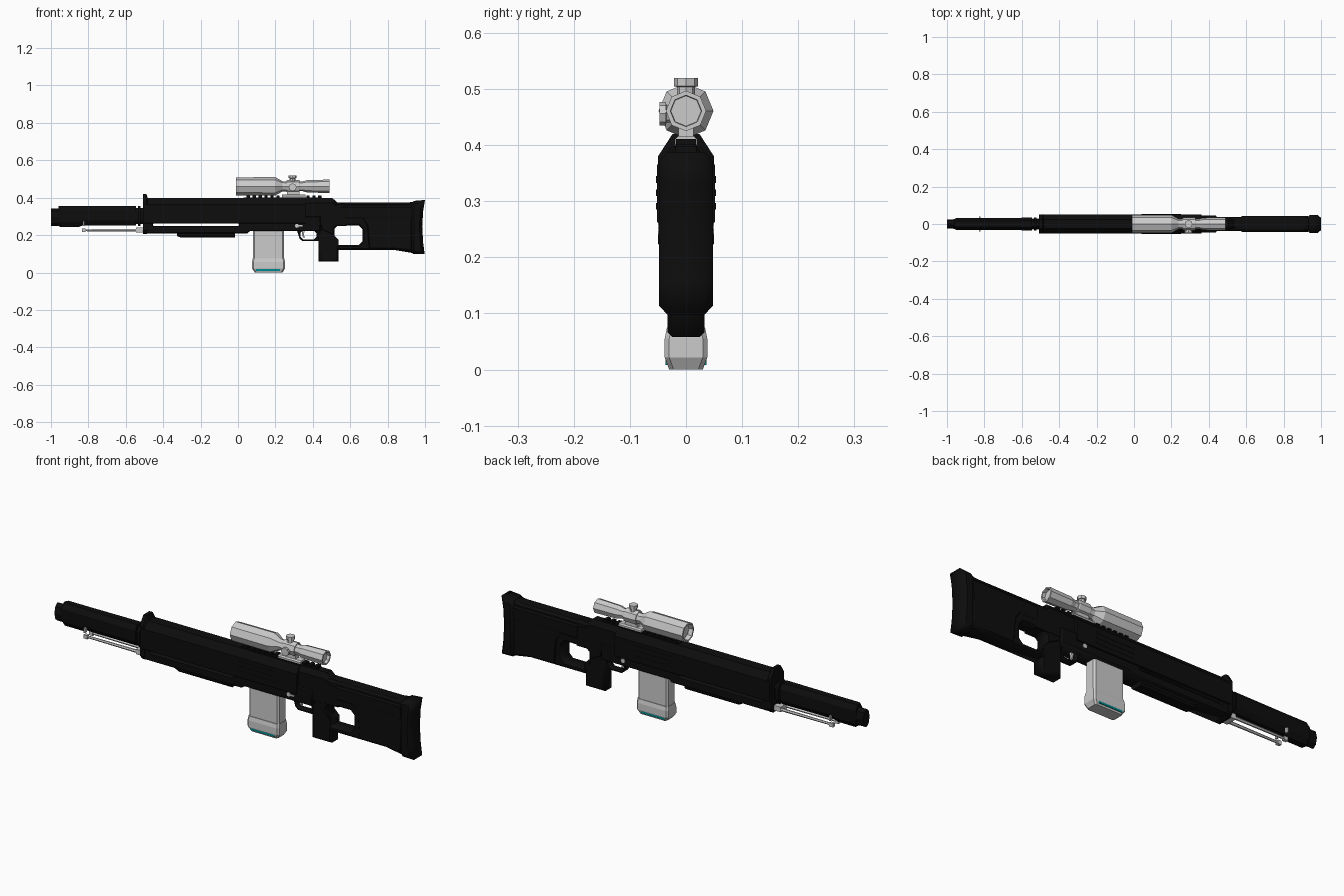
import bpy, bmesh, math
from mathutils import Matrix, Vector

if "Cube" in bpy.data.objects:
    bpy.data.objects.remove(bpy.data.objects["Cube"])


def material(name, rgb):
    m = bpy.data.materials.new(name)
    m.diffuse_color = (*rgb, 1)
    m.use_nodes = True
    m.node_tree.nodes["Principled BSDF"].inputs["Base Color"].default_value = m.diffuse_color
    return m


BLACK = material("black", (0.004, 0.004, 0.004))
TEAL = material("teal", (0.0, 0.25, 0.27))


def finish(name, bm, mat=None):
    bmesh.ops.recalc_face_normals(bm, faces=bm.faces)
    me = bpy.data.meshes.new(name)
    bm.to_mesh(me)
    bm.free()
    ob = bpy.data.objects.new(name, me)
    bpy.context.collection.objects.link(ob)
    if mat:
        me.materials.append(mat)
    return ob


def skin(name, rings, mat=None):
    """Join equal rings of points into a closed solid."""
    bm = bmesh.new()
    vs = [[bm.verts.new(p) for p in r] for r in rings]
    n = len(vs[0])
    for a, b in zip(vs, vs[1:]):
        for i in range(n):
            j = (i + 1) % n
            bm.faces.new((a[i], a[j], b[j], b[i]))
    bm.faces.new(vs[0])
    bm.faces.new(vs[-1])
    return finish(name, bm, mat)


def loft(name, stations, top, bot, mat=BLACK):
    """Chamfered box along x; station = (x, z low, z high, half width)."""
    rings = []
    for x, z0, z1, w in stations:
        half = [(w - bot[0], z0), (w, z0 + bot[1]), (w, z1 - top[1]), (w - top[0], z1)]
        rings.append([(x, y, z) for y, z in half] + [(x, -y, z) for y, z in reversed(half)])
    return skin(name, rings, mat)


def lathe(name, stations, origin, axis="x", sides=8, mat=None, squash=1.0):
    """Low-sided turned part; station = (distance, radius)."""
    rot = {"x": Matrix.Identity(3), "z": Matrix.Rotation(-math.pi / 2, 3, "Y"),
           "-y": Matrix.Rotation(-math.pi / 2, 3, "Z")}[axis]
    rings = []
    for d, r in stations:
        ring = []
        for i in range(sides):
            a = 2 * math.pi * i / sides
            ring.append(Vector(origin) + rot @ Vector((d, r * squash * math.cos(a), r * math.sin(a))))
        rings.append(ring)
    return skin(name, rings, mat)


def plate(name, outlines, hw, bevel, mat=BLACK):
    """Side-view outline with holes, thickened in y."""
    cu = bpy.data.curves.new(name, "CURVE")
    cu.dimensions, cu.fill_mode = "2D", "BOTH"
    cu.extrude, cu.bevel_depth, cu.bevel_resolution, cu.offset = hw - bevel, bevel, 0, -bevel
    for pts in outlines:
        sp = cu.splines.new("POLY")
        sp.points.add(len(pts) - 1)
        for p, (x, z) in zip(sp.points, pts):
            p.co = (x, z, 0, 1)
        sp.use_cyclic_u = True
    tmp = bpy.data.objects.new(name + "_curve", cu)
    bpy.context.collection.objects.link(tmp)
    bpy.context.view_layer.update()
    bm = bmesh.new()
    me = bpy.data.meshes.new_from_object(tmp.evaluated_get(bpy.context.evaluated_depsgraph_get()))
    bm.from_mesh(me)
    bpy.data.objects.remove(tmp)
    bmesh.ops.remove_doubles(bm, verts=bm.verts, dist=1e-5)
    bmesh.ops.rotate(bm, verts=bm.verts, matrix=Matrix.Rotation(math.pi / 2, 3, "X"))
    return finish(name, bm, mat)


def box(name, x0, x1, y0, y1, z0, z1, mat=BLACK):
    return skin(name, [[(x, y0, z0), (x, y1, z0), (x, y1, z1), (x, y0, z1)] for x in (x0, x1)], mat)


def rounded(x0, x1, z0, z1, c):
    return [(x0 + c, z0), (x1 - c, z0), (x1, z0 + c), (x1, z1 - c),
            (x1 - c, z1), (x0 + c, z1), (x0, z1 - c), (x0, z0 + c)]


# Barrel and muzzle
lathe("muzzle", [(-1, .046), (-.965, .046), (-.95, .05), (-.94, .05), (-.94, .03)], (0, 0, .296),
      mat=BLACK, squash=.55)
loft("barrel_shroud", [(-.96, .25, .355, .026), (-.95, .244, .357, .031), (-.85, .244, .357, .031),
                       (-.83, .252, .357, .031), (-.545, .252, .357, .034)], (.016, .025), (.016, .025))
loft("barrel_core", [(-.55, .26, .345, .026), (-.48, .26, .345, .026)], (.012, .02), (.012, .02))
loft("barrel_collar", [(-.535, .25, .357, .036), (-.522, .25, .357, .036)], (.016, .025), (.016, .025))

# Upper receiver and front flange
loft("upper_receiver", [(-.5, .262, .398, .052), (.36, .262, .398, .052)], (.027, .034), (.002, .002))
loft("front_flange", [(-.508, .205, .42, .05), (-.49, .205, .42, .05), (-.482, .21, .398, .05)],
     (.026, .04), (.015, .02))
loft("rear_receiver", [(.34, .25, .398, .037), (.505, .25, .398, .037), (.53, .25, .375, .037),
                       (.58, .25, .373, .037)], (.018, .025), (.002, .002))

# Lower receiver with a see-through slot under the handguard
plate("lower_receiver", [[(-.5, .21), (.05, .21), (.065, .222), (.44, .222), (.44, .3), (-.5, .3)],
                         rounded(-.455, .005, .25, .261, .003)], .046, .004)
loft("lower_rail", [(-.325, .195, .225, .034), (-.31, .188, .225, .034), (-.015, .188, .225, .034)],
     (.002, .002), (.01, .01))
for s in (-1, 1):
    for i in range(3):
        box("side_rib", .04, .25, s * .048, s * .0535, .285 + i * .024, .297 + i * .024)

# Top rail teeth
box("rail_base", .03, .45, -.018, .018, .392, .402)
for i in range(13):
    x = .045 + i * .032
    box("rail_tooth", x, x + .018, -.018, .018, .4, .411)

# Stock with thumb opening, grip, butt pad
plate("stock", [[(.53, .12), (.84, .12), (.93, .105), (.95, .105), (.95, .38), (.9, .373), (.5, .373),
                 (.44, .34), (.44, .23), (.5, .2), (.53, .17)],
                rounded(.515, .665, .147, .252, .02)], .036, .008)
loft("stock_cheek", [(.575, .285, .374, .042), (.93, .285, .374, .042)], (.018, .025), (.005, .012))
plate("stock_side", [[(.7, .125), (.84, .125), (.93, .115), (.93, .3), (.66, .3), (.69, .25)]], .041, .006)
plate("butt_pad", [[(.935, .1), (.998, .098), (.99, .16), (.985, .245), (.99, .33), (1, .388),
                    (.94, .383), (.925, .37), (.925, .12)]], .048, .015)
plate("grip", [[(.43, .058), (.538, .058), (.538, .155), (.515, .18), (.515, .27), (.43, .27)]], .033, .009)

# Trigger group
plate("trigger_guard", [[(.315, .225), (.33, .18), (.345, .168), (.44, .168), (.44, .235), (.315, .235)],
                        rounded(.333, .42, .177, .226, .015)], .018, .002)
plate("trigger", [[(.345, .235), (.36, .235), (.352, .205), (.357, .185), (.347, .188), (.342, .21)]],
      .006, .001, None)
lathe("selector_pin", [(-.05, .011), (.05, .011)], (.315, 0, .25), "-y", mat=None)
box("selector_lever", .315, .345, -.05, -.046, .246, .253, None)

# Magazine
def mag_ring(z, x0, x1, w, c=.008):
    return [(x, y, z) for x, y in rounded(x0, x1, -w, w, c)]


skin("magazine", [mag_ring(.235, .08, .247, .031), mag_ring(.05, .08, .247, .031)])
skin("magazine_base", [mag_ring(.075, .078, .249, .034), mag_ring(.055, .075, .251, .038),
                       mag_ring(.022, .075, .251, .038), mag_ring(0, .09, .238, .03)])
box("magazine_stripe", .095, .225, -.0365, .0365, .008, .018, TEAL)

# Folded support legs below the barrel
for s in (-1, 1):
    lathe("support_leg", [(-.82, .006), (-.52, .008)], (0, s * .022, .226), sides=6)
    box("leg_foot", -.835, -.815, s * .014, s * .03, .216, .235, None)
    box("leg_stop", -.828, -.82, s * .026, s * .04, .25, .275, None)
box("leg_hinge", -.545, -.5, -.03, .03, .215, .24, None)

# Scope with recessed lenses
C = (0, 0, .461)
lathe("scope_tube", [(.01, .038), (-.012, .04), (-.012, .048), (.2, .049), (.238, .027), (.345, .026), (.37, .033),
                     (.49, .036), (.49, .028), (.475, .027)], C)
lathe("scope_ring", [(.26, .031), (.265, .034), (.325, .034), (.33, .031)], C)
lathe("top_turret", [(.48, .016), (.504, .016), (.505, .021), (.52, .021)], (.292, 0, 0), "z")
lathe("side_turret", [(.02, .016), (.035, .016), (.036, .021), (.047, .021)], (.292, 0, .456), "-y")
loft("scope_mount", [(.262, .408, .44, .013), (.328, .408, .44, .013)], (.002, .002), (.002, .002), None)
loft("mount_base", [(.235, .4, .416, .02), (.36, .4, .416, .02)], (.006, .006), (.002, .002), None)
